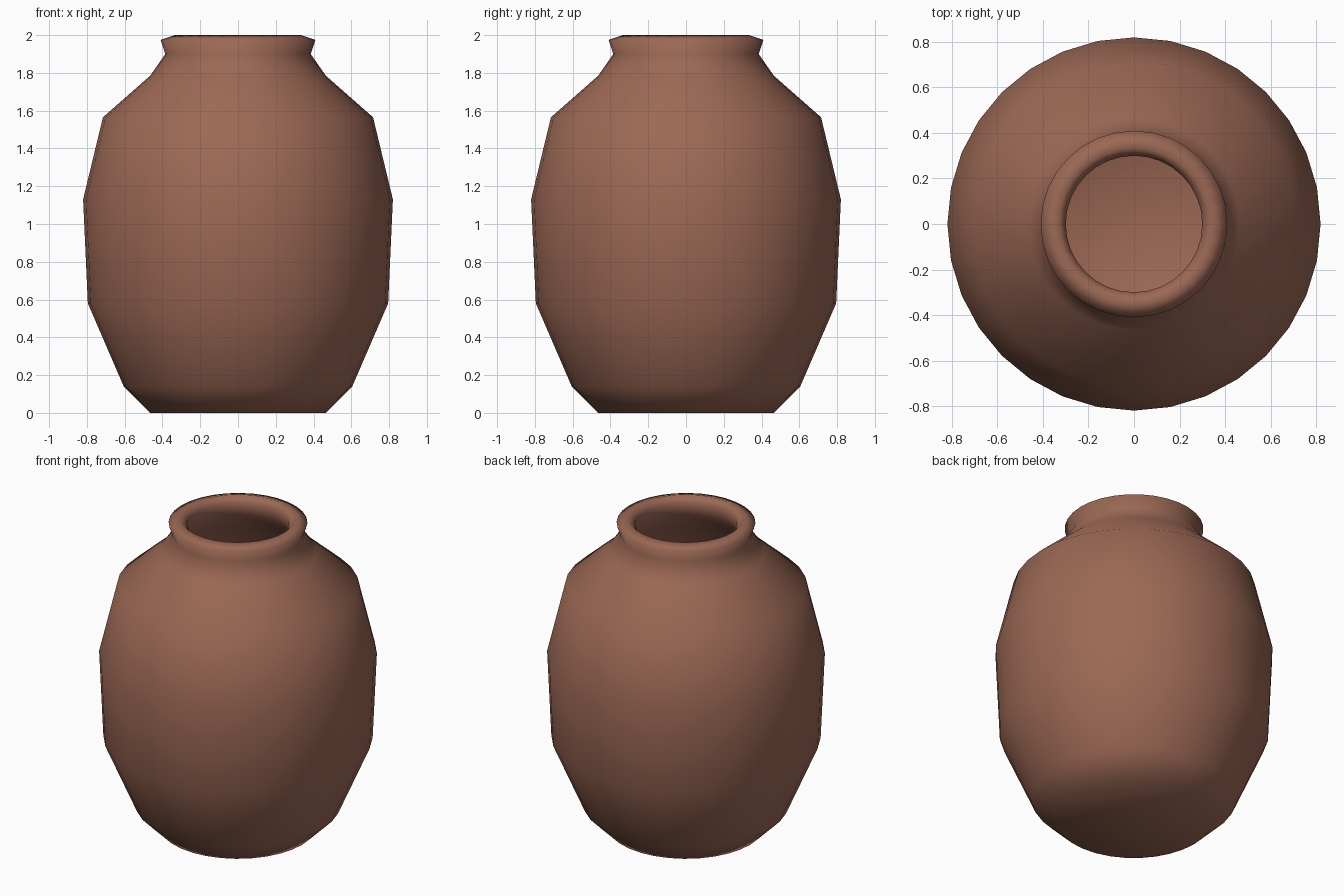
import bpy, bmesh, math

if "Cube" in bpy.data.objects:
    bpy.data.objects.remove(bpy.data.objects["Cube"])

SEGMENTS = 32

# Single clay colour
clay = bpy.data.materials.new("terracotta clay")
clay.diffuse_color = (0.33, 0.14, 0.09, 1.0)
clay.use_nodes = True
clay.node_tree.nodes["Principled BSDF"].inputs["Base Color"].default_value = clay.diffuse_color

# Radius/height profile: outer wall from base to lip, then inner wall down to floor
outer = [(0, 0), (0.465, 0), (0.605, 0.14), (0.795, 0.58), (0.82, 1.13),
         (0.715, 1.565), (0.465, 1.785), (0.385, 1.90), (0.41, 1.975), (0.335, 2.0)]
inner = [(0.30, 1.96), (0.315, 1.88), (0.42, 1.75), (0.665, 1.54), (0.77, 1.12),
         (0.745, 0.59), (0.565, 0.17), (0.44, 0.05), (0, 0.05)]


def lathe(name, profile, material):
    """Spin a profile around z into a closed, smooth-shaded vessel."""
    bm = bmesh.new()
    rings = []
    for r, z in profile:
        count = SEGMENTS if r > 0 else 1
        rings.append([bm.verts.new((r * math.cos(2 * math.pi * i / SEGMENTS),
                                    r * math.sin(2 * math.pi * i / SEGMENTS), z))
                      for i in range(count)])
    for a, b in zip(rings, rings[1:]):
        for i in range(SEGMENTS):
            j = (i + 1) % SEGMENTS
            quad = [a[i % len(a)], a[j % len(a)], b[j % len(b)], b[i % len(b)]]
            bm.faces.new(list(dict.fromkeys(quad)))
    bmesh.ops.recalc_face_normals(bm, faces=bm.faces[:])
    for face in bm.faces:
        face.smooth = True
    mesh = bpy.data.meshes.new(name)
    bm.to_mesh(mesh)
    bm.free()
    mesh.materials.append(material)
    obj = bpy.data.objects.new(name, mesh)
    bpy.context.collection.objects.link(obj)
    return obj


# Hollow jar with flared lip
lathe("clay_jar", outer + inner, clay)
